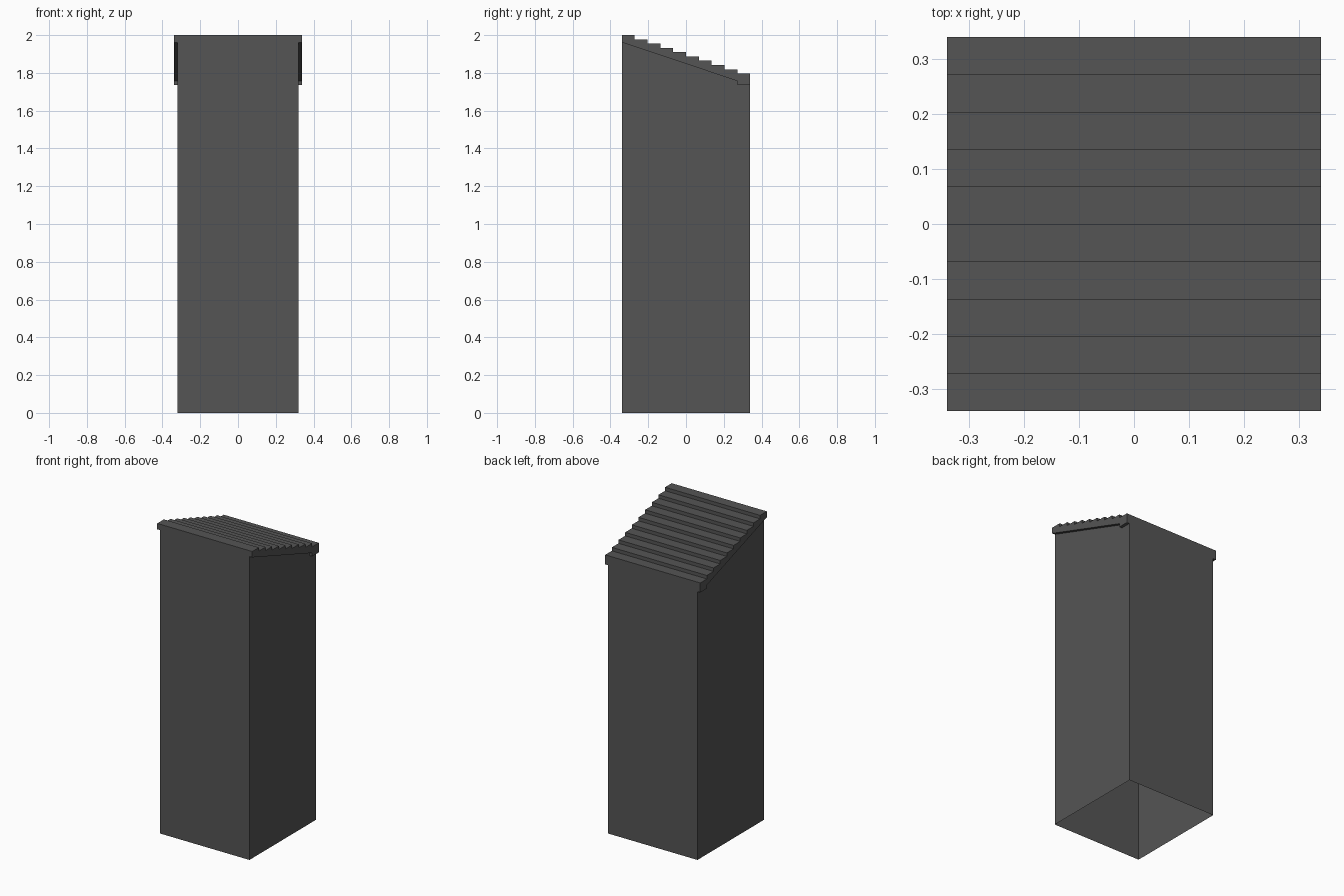
import bpy

if "Cube" in bpy.data.objects:
    bpy.data.objects.remove(bpy.data.objects["Cube"])

grey = bpy.data.materials.new("dark grey")
grey.diffuse_color = (0.09, 0.09, 0.09, 1)
grey.use_nodes = True
grey.node_tree.nodes["Principled BSDF"].inputs["Base Color"].default_value = grey.diffuse_color

HALF_BODY, HALF_ROOF, DEPTH = 0.32, 0.34, 0.34
STEPS = 10
STEP_W = 2 * DEPTH / STEPS
STEP_DROP = 0.0226


def extrude_profile(name, profile, half, skip=()):
    """Extrude a (y, z) profile along x; edges listed in skip get no face."""
    n = len(profile)
    verts = [(x, y, z) for x in (-half, half) for y, z in profile]
    faces = [tuple(range(n - 1, -1, -1)), tuple(range(n, 2 * n))]
    for i in range(n):
        if i not in skip:
            j = (i + 1) % n
            faces.append((i, j, j + n, i + n))
    mesh = bpy.data.meshes.new(name)
    mesh.from_pydata(verts, [], faces)
    mesh.materials.append(grey)
    obj = bpy.data.objects.new(name, mesh)
    bpy.context.collection.objects.link(obj)
    return obj


# Sloped underside of the roof with the deeper lip at the back
lip_y = DEPTH - STEP_W
under = [(DEPTH, 1.735), (lip_y, 1.735), (lip_y, 1.757), (-DEPTH, 1.962)]

# Cabinet body: thin walls, open at the bottom and under the roof
body = [(-DEPTH, 0), (DEPTH, 0)] + under
extrude_profile("body", body, HALF_BODY, skip=(0, 2, 3, 4))

# Stepped roof slab, descending from front to back
steps = []
for i in range(STEPS):
    z = 2.0 - i * STEP_DROP
    steps += [(-DEPTH + i * STEP_W, z), (-DEPTH + (i + 1) * STEP_W, z)]
roof = under[::-1] + steps[::-1]
# under reversed runs front to back, then the steps run back to front
extrude_profile("stepped_roof", roof, HALF_ROOF)
